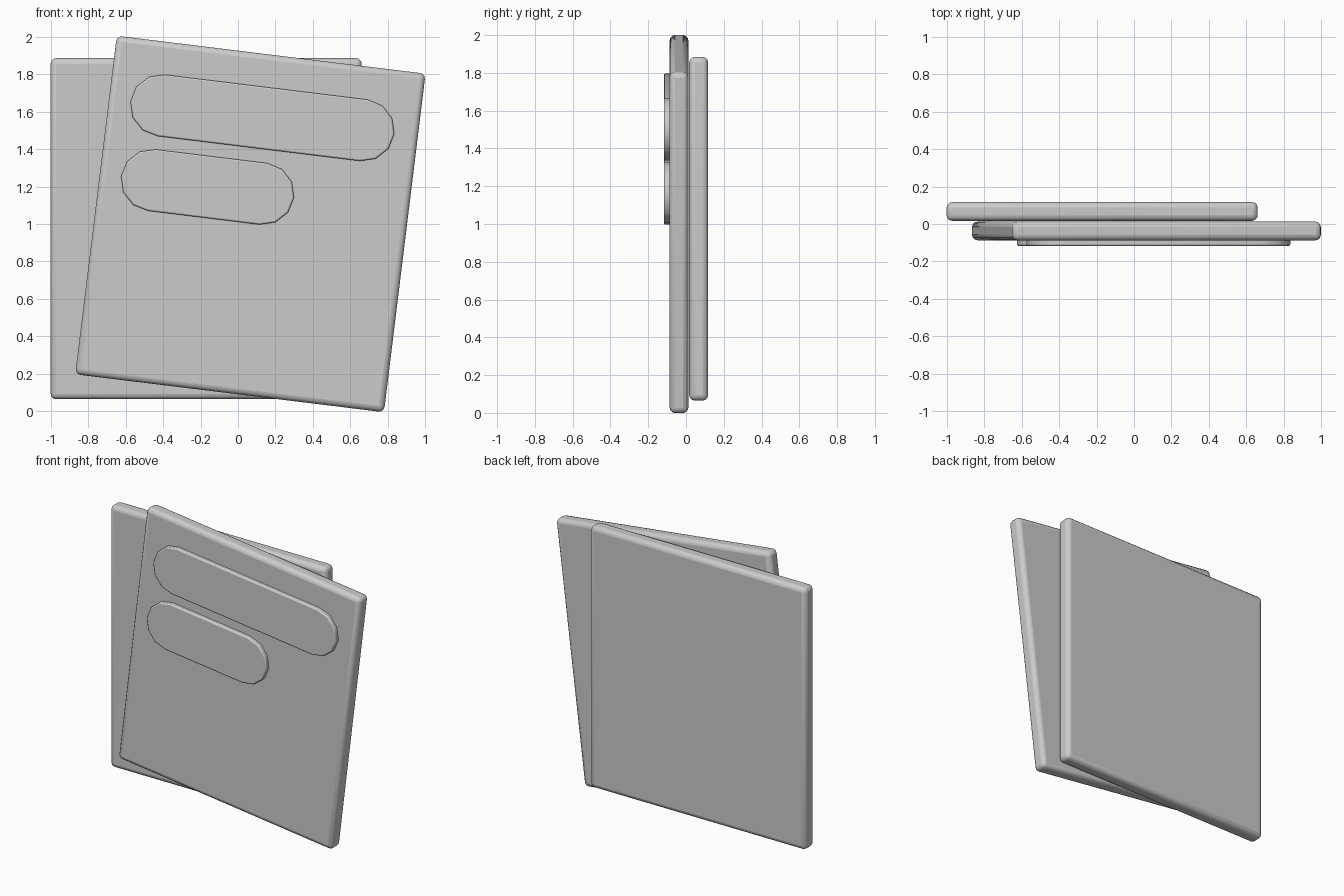
import bpy
import bmesh
from math import radians, pi, sin, cos
from mathutils import Matrix, Vector

cube = bpy.data.objects.get("Cube")
if cube:
    bpy.data.objects.remove(cube, do_unlink=True)

TILT = radians(7)

grey = bpy.data.materials.new("light grey")
grey.use_nodes = True
COLOUR = (0.6, 0.6, 0.6, 1)
grey.diffuse_color = COLOUR
grey.node_tree.nodes["Principled BSDF"].inputs["Base Color"].default_value = COLOUR


def finish(name, bm, location, tilt, bevel, segments):
    """Turn a bmesh into a bevelled, softly shaded object."""
    bmesh.ops.recalc_face_normals(bm, faces=bm.faces)
    mesh = bpy.data.meshes.new(name)
    bm.to_mesh(mesh)
    bm.free()
    mesh.materials.append(grey)
    obj = bpy.data.objects.new(name, mesh)
    bpy.context.collection.objects.link(obj)
    obj.location = location
    obj.rotation_euler.y = tilt
    mod = obj.modifiers.new("rounded edges", "BEVEL")
    mod.width = bevel
    mod.segments = segments
    mod.limit_method = "ANGLE"
    mod.angle_limit = radians(40)
    bpy.ops.object.select_all(action="DESELECT")
    obj.select_set(True)
    bpy.context.view_layer.objects.active = obj
    bpy.ops.object.shade_smooth_by_angle(angle=radians(35))
    return obj


def sheet(name, location, tilt):
    """Thick upright card."""
    bm = bmesh.new()
    bmesh.ops.create_cube(bm, size=1, matrix=Matrix.Diagonal((1.66, 0.1, 1.82, 1)))
    finish(name, bm, location, tilt, 0.03, 3)


def text_bar(name, start, end, radius, front, back, steps=6):
    """Raised bar with half-round ends, centred between two end points."""
    a, b = Vector(start), Vector(end)
    half = (b - a).length / 2
    mid = (a + b) / 2
    bm = bmesh.new()
    ring = []
    for side in (1, -1):
        for i in range(steps + 1):
            t = pi * i / steps - pi / 2
            ring.append(bm.verts.new((side * (half + radius * cos(t)), front,
                                      side * radius * sin(t))))
    face = bm.faces.new(ring)
    out = bmesh.ops.extrude_face_region(bm, geom=[face])
    moved = [v for v in out["geom"] if isinstance(v, bmesh.types.BMVert)]
    bmesh.ops.translate(bm, verts=moved, vec=(0, back - front, 0))
    finish(name, bm, (mid.x, 0, mid.y), TILT, 0.008, 2)


# Two overlapping cards
sheet("back_sheet", (-0.17, 0.067, 0.975), 0)
sheet("front_sheet", (0.066, -0.037, 1.0), TILT)

# Raised bars on the front card
text_bar("long_bar", (-0.41, 1.635), (0.67, 1.498), 0.165, -0.117, -0.07)
text_bar("short_bar", (-0.46, 1.235), (0.135, 1.16), 0.165, -0.117, -0.07)
